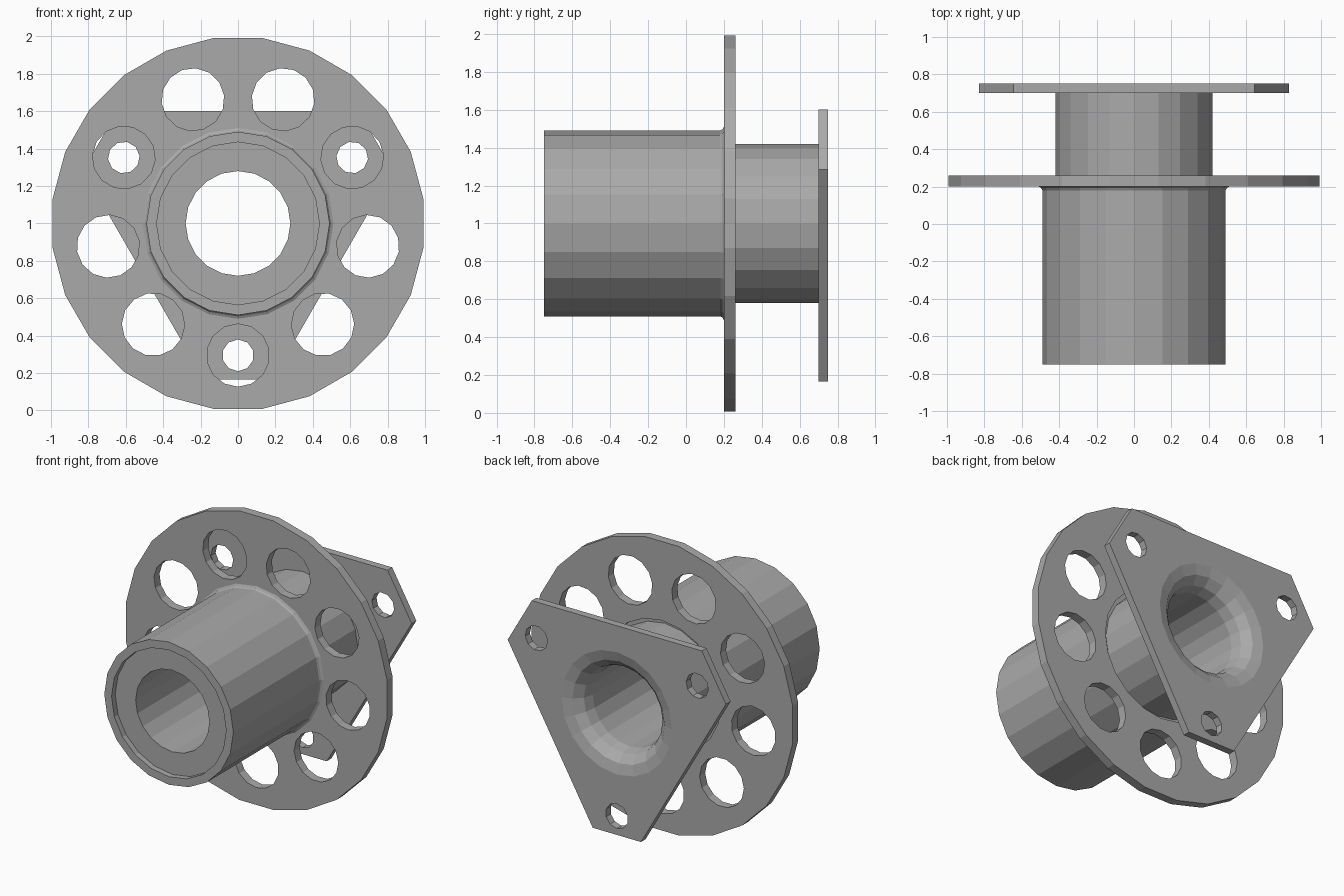
import bpy, bmesh, math
from math import sin, cos, pi, radians
from mathutils import Vector

if "Cube" in bpy.data.objects:
    bpy.data.objects.remove(bpy.data.objects["Cube"])

AXIS_Z = 1.0   # height of the hub axis, which runs along y

steel = bpy.data.materials.new("grey_steel")
steel.diffuse_color = (0.4, 0.4, 0.4, 1)
steel.use_nodes = True
steel.node_tree.nodes["Principled BSDF"].inputs["Base Color"].default_value = steel.diffuse_color


def finish(bm, name):
    bmesh.ops.recalc_face_normals(bm, faces=bm.faces)
    mesh = bpy.data.meshes.new(name)
    bm.to_mesh(mesh)
    bm.free()
    mesh.materials.append(steel)
    obj = bpy.data.objects.new(name, mesh)
    bpy.context.collection.objects.link(obj)
    return obj


def circle(r, n, cx=0.0, cz=0.0, phase=0.0):
    return [(cx + r * cos(phase + 2 * pi * i / n),
             cz + r * sin(phase + 2 * pi * i / n)) for i in range(n)]


def lathe(name, profile, n):
    """Revolve a closed (radius, y) profile around the hub axis."""
    bm = bmesh.new()
    rings = [[bm.verts.new((x, y, AXIS_Z + z)) for x, z in circle(r, n)]
             for r, y in profile]
    for a, b in zip(rings, rings[1:] + rings[:1]):
        for i in range(n):
            j = (i + 1) % n
            bm.faces.new((a[i], a[j], b[j], b[i]))
    return finish(bm, name)


def plate(name, outline, holes, y0, y1):
    """Flat sheet with holes, between y0 and y1."""
    bm = bmesh.new()
    edges = []
    for loop in [outline] + holes:
        vs = [bm.verts.new((x, y0, AXIS_Z + z)) for x, z in loop]
        edges += [bm.edges.new((vs[i - 1], vs[i])) for i in range(len(vs))]
    bmesh.ops.triangle_fill(bm, use_beauty=True, edges=edges, normal=(0, -1, 0))
    out = bmesh.ops.extrude_face_region(bm, geom=bm.faces[:], use_keep_orig=True)
    moved = [g for g in out["geom"] if isinstance(g, bmesh.types.BMVert)]
    bmesh.ops.translate(bm, verts=moved, vec=Vector((0, y1 - y0, 0)))
    return finish(bm, name)


def hole_ring(r, n, count, sides):
    """Holes on a bolt circle, the first one at the bottom."""
    return [circle(r, sides, n * cos(a), n * sin(a), a)
            for a in (-pi / 2 + 2 * pi * k / count for k in range(count))]


# Hub sleeve: front barrel with shallow recess, rear neck, flared bore
flare = [(0.42 - 0.14 * cos(t), 0.61 + 0.14 * sin(t))
         for t in (radians(a) for a in (0, 30, 60, 90))]
lathe("hub_sleeve",
      [(0.28, -0.71), (0.435, -0.71), (0.435, -0.75), (0.49, -0.75),
       (0.49, 0.18), (0.497, 0.193), (0.51, 0.2), (0.51, 0.23),
       (0.42, 0.23), (0.42, 0.70)] + flare[::-1], 20)

# Large round disc with nine lightening holes
plate("drilled_disc", circle(1.0, 24, phase=radians(7.5)),
      [circle(0.45, 20)] + hole_ring(0.168, 0.705, 9, 14), 0.2, 0.26)

# Rear triangular flange with cut corners and three bolt holes
corners = []
inr, cut, lift = 0.584, 0.851, 0.017
half = (2 * inr - cut) * math.tan(radians(30))
for a in (radians(d) for d in (-90, 30, 150)):
    for s in (-half, half):
        corners.append((cut * cos(a) - s * sin(a),
                        cut * sin(a) + s * cos(a) + lift))
plate("triangle_flange", corners,
      [circle(0.42, 20)] + hole_ring(0.085, 0.705, 3, 10), 0.70, 0.75)
